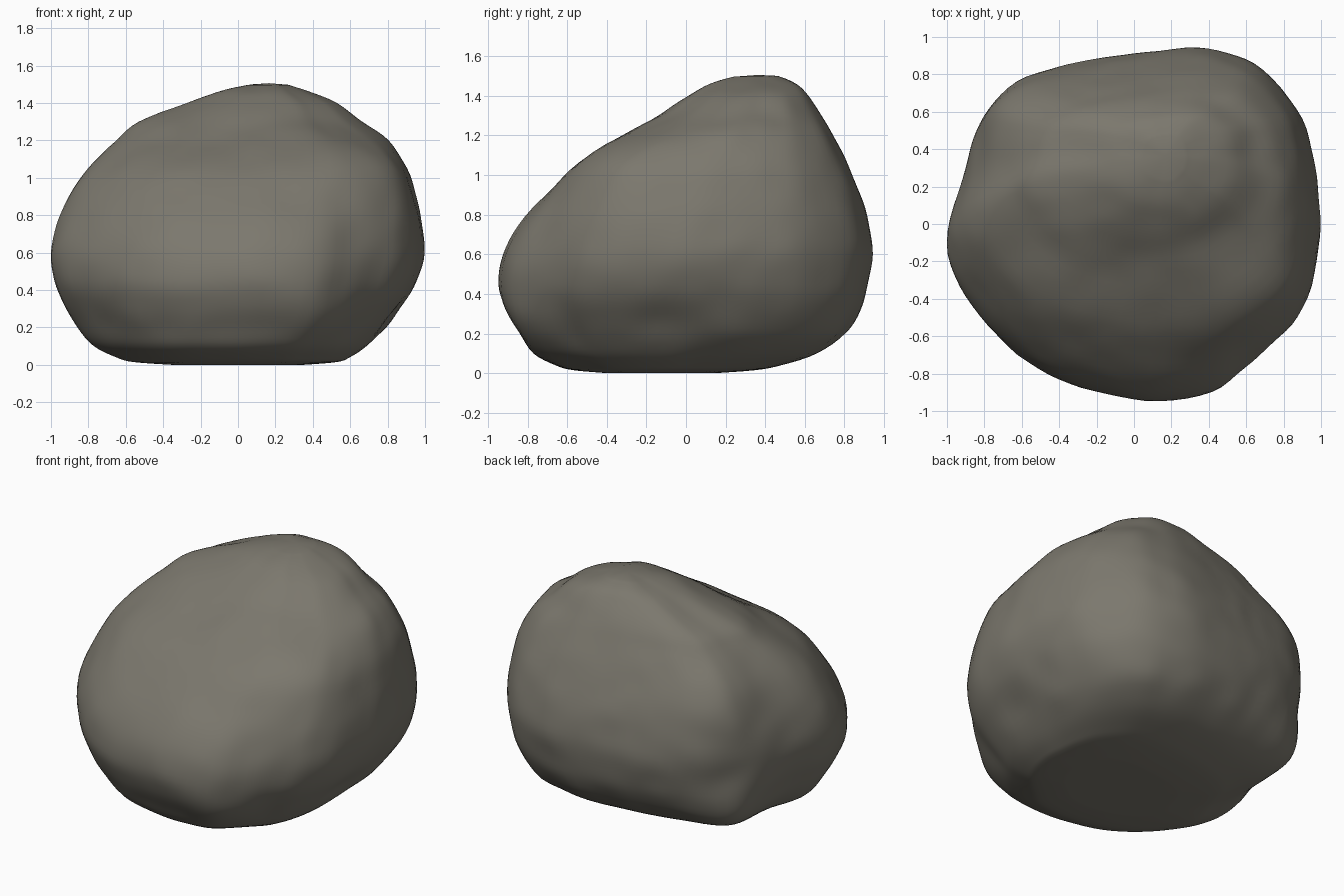
import bpy
import bmesh
import math
from mathutils import Vector, noise

default_cube = bpy.data.objects.get("Cube")
if default_cube:
    bpy.data.objects.remove(default_cube, do_unlink=True)

# Height levels: z, left edge x, right edge x, front edge y, back edge y
LEVELS = [
    (0, -.35, .35, -.4, .15), (.015, -.56, .53, -.57, .35),
    (.04, -.65, .6, -.66, .48), (.1, -.77, .7, -.77, .66),
    (.2, -.86, .81, -.84, .8), (.32, -.93, .9, -.91, .88),
    (.45, -.985, .965, -.945, .92), (.6, -1, 1, -.92, .94),
    (.75, -.965, .985, -.84, .92), (.9, -.9, .95, -.7, .88),
    (1.05, -.8, .9, -.53, .815), (1.2, -.65, .8, -.3, .74),
    (1.3, -.53, .66, -.14, .685), (1.4, -.28, .53, .01, .62),
    (1.46, -.12, .38, .12, .56), (1.495, .05, .27, .24, .47),
]

# Outline seen from above, counter-clockwise, inside a two unit box
OUTLINE = [
    (1, -.03), (.98, .2), (.95, .42), (.87, .65), (.69, .88), (.5, .97),
    (.28, 1), (0, .97), (-.2, .94), (-.4, .89), (-.62, .8), (-.79, .65),
    (-.86, .47), (-.91, .25), (-1, -.05), (-.96, -.29), (-.82, -.52),
    (-.62, -.74), (-.4, -.88), (-.15, -.96), (.15, -1), (.43, -.95),
    (.6, -.81), (.75, -.67), (.87, -.53), (.96, -.3),
]

# Weathered bulges and hollows: centre, reach, height (negative is a hollow)
LUMPS = [
    ((.65, -.38, 1), .42, .1),
    ((-.58, .58, .92), .35, .05),
    ((-.7, .52, .2), .32, .07),
    ((-.74, .62, .52), .2, -.03),
    ((-.5, -.35, 1), .35, .025),
    ((.45, -.75, .2), .3, .035),
    ((.6, .65, .2), .35, .02),
    ((.85, -.1, .25), .28, -.035),
    ((-.15, -.15, 1.2), .25, -.015),
]


def spline(points, steps, closed):
    """Sample a smooth curve running through all the points."""
    count = len(points)
    result = []
    for i in range(count if closed else count - 1):
        near = []
        for j in range(i - 1, i + 3):
            index = j % count if closed else min(max(j, 0), count - 1)
            near.append(points[index])
        for s in range(steps):
            t = s / steps
            result.append([
                b + t * (c - a + t * (2 * a - 5 * b + 4 * c - d
                                      + t * (3 * (b - c) + d - a))) / 2
                for a, b, c, d in zip(*near)])
    if not closed:
        result.append(list(points[-1]))
    return result


def weather(point, centre):
    """Add soft lumps to a point, keeping the base on the ground."""
    grounding = min(1, point.z / .2)
    outward = (point - centre).normalized()
    outward.z *= grounding
    push = .007 * noise.noise(point * 2.6) + .007 * noise.noise(point * 6)
    push *= grounding
    for spot, reach, height in LUMPS:
        distance = (point - Vector(spot)).length / reach
        push += height * math.exp(-2 * distance * distance)
    return point + outward * push


# Boulder body, lofted from the base to the crown
bm = bmesh.new()
outline = spline(OUTLINE, 4, True)
rings = []
for z, left, right, front, back in spline(LEVELS, 4, False):
    ring = []
    for u, v in outline:
        x = (left + right) / 2 + u * (right - left) / 2
        y = (front + back) / 2 + v * (back - front) / 2
        ring.append(bm.verts.new((x, y, z)))
    rings.append(ring)

total = len(outline)
for lower, upper in zip(rings, rings[1:]):
    for i in range(total):
        j = (i + 1) % total
        bm.faces.new((lower[i], lower[j], upper[j], upper[i]))

# Close the base and the crown with fans
for ring, lift in ((rings[0], .012), (rings[-1], .005)):
    middle = sum((v.co for v in ring), Vector()) / total
    tip = bm.verts.new(middle + Vector((0, 0, lift)))
    for i in range(total):
        bm.faces.new((ring[i], ring[(i + 1) % total], tip))

core = Vector((0, .05, .6))
for v in bm.verts:
    v.co = weather(v.co, core)

bmesh.ops.recalc_face_normals(bm, faces=bm.faces)
mesh = bpy.data.meshes.new("boulder")
bm.to_mesh(mesh)
bm.free()
mesh.shade_smooth()
boulder = bpy.data.objects.new("boulder", mesh)
bpy.context.collection.objects.link(boulder)

# Stone colour
stone = bpy.data.materials.new("warm grey stone")
stone.use_nodes = True
colour = (.2, .188, .155, 1)
stone.diffuse_color = colour
shader = stone.node_tree.nodes["Principled BSDF"]
shader.inputs["Base Color"].default_value = colour
shader.inputs["Roughness"].default_value = .9
mesh.materials.append(stone)
